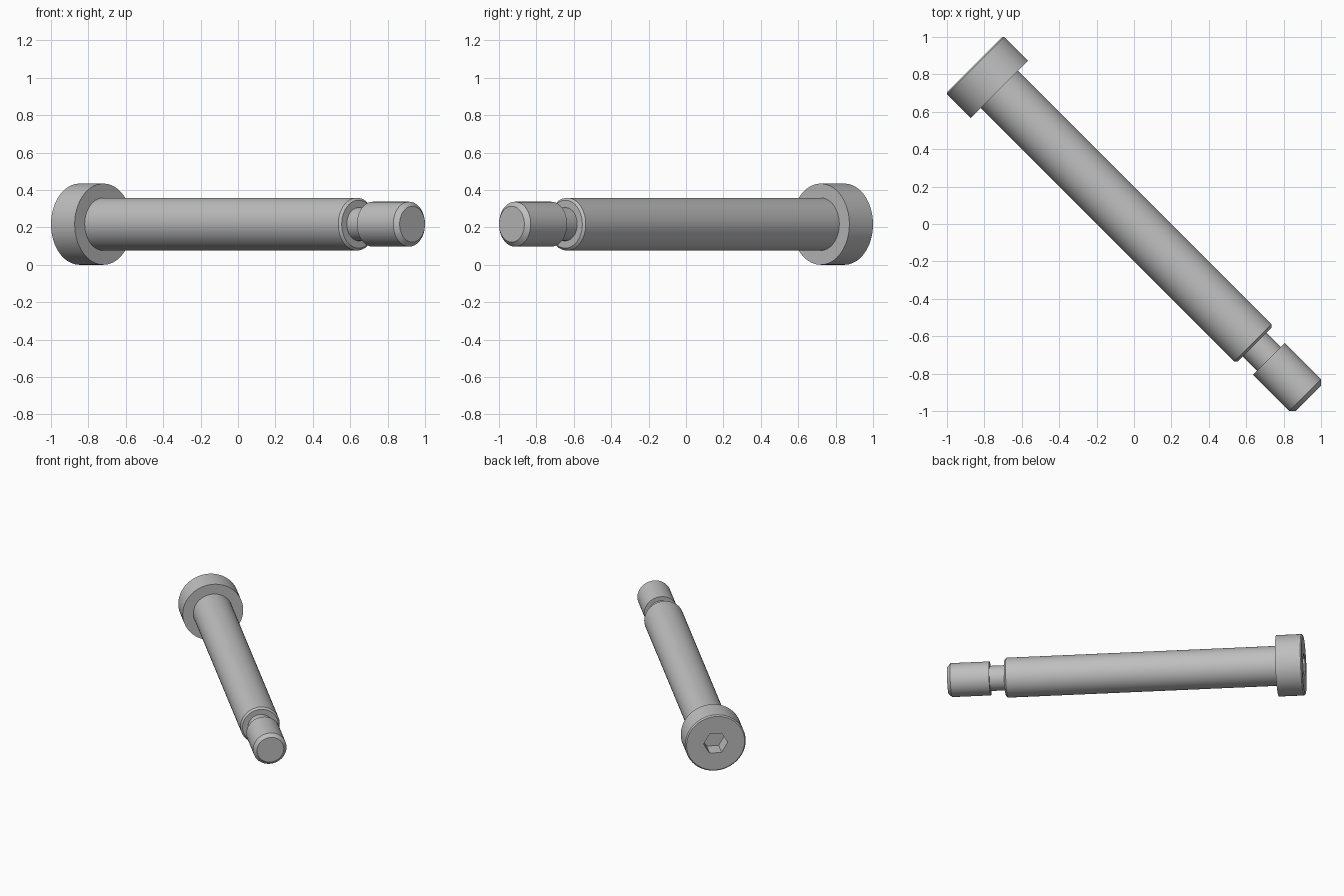
import bpy, bmesh, math
from mathutils import Matrix, Vector

cube = bpy.data.objects.get("Cube")
if cube:
    bpy.data.objects.remove(cube, do_unlink=True)

# Plain steel
steel = bpy.data.materials.new("steel_grey")
steel.use_nodes = True
colour = (0.52, 0.52, 0.52, 1)
steel.diffuse_color = colour
steel.node_tree.nodes["Principled BSDF"].inputs["Base Color"].default_value = colour

# Screw axis: local z runs from the head (back right) to the tip (front left)
HEAD_R = 0.217
across = Vector((1, 1, 0)).normalized()
axis = Vector((1, -1, 0)).normalized()
frame = Matrix((across, axis.cross(across), axis)).transposed().to_4x4()
frame.translation = (0, 0, HEAD_R)


def lathe(name, profile, sides=96):
    """Closed solid of revolution from (radius, position along axis) points."""
    bm = bmesh.new()
    rings = []
    for r, z in profile:
        angles = [math.tau * i / sides for i in range(sides)]
        rings.append([bm.verts.new((r * math.cos(a), r * math.sin(a), z)) for a in angles])
    for low, high in zip(rings, rings[1:]):
        for i in range(sides):
            j = (i + 1) % sides
            bm.faces.new((low[i], low[j], high[j], high[i]))
    bm.faces.new(rings[0][::-1])
    bm.faces.new(rings[-1])
    bm.transform(frame)
    mesh = bpy.data.meshes.new(name)
    bm.to_mesh(mesh)
    bm.free()
    mesh.materials.append(steel)
    obj = bpy.data.objects.new(name, mesh)
    bpy.context.collection.objects.link(obj)
    return obj


def smooth(obj):
    bpy.ops.object.select_all(action='DESELECT')
    obj.select_set(True)
    bpy.context.view_layer.objects.active = obj
    bpy.ops.object.shade_smooth_by_angle(angle=math.radians(30))


# Cap head with a hexagonal socket
head = lathe("head", [(HEAD_R - 0.009, -1.206), (HEAD_R, -1.197), (HEAD_R, -1.018)])
cutter = lathe("socket_cutter", [(0.086, -1.3), (0.086, -1.086)], sides=6)
cutter.hide_render = True
cut = head.modifiers.new("socket", 'BOOLEAN')
cut.operation = 'DIFFERENCE'
cut.solver = 'EXACT'
cut.object = cutter
bpy.context.view_layer.objects.active = head
bpy.ops.object.modifier_apply(modifier=cut.name)
bpy.data.objects.remove(cutter, do_unlink=True)

# Shank parts, each set slightly into its neighbour
shoulder = lathe("shoulder", [(0.141, -1.04), (0.141, 0.899), (0.128, 0.912)])
neck = lathe("neck", [(0.089, 0.88), (0.089, 1.04)])
end = lathe("threaded_end", [(0.12, 1.019), (0.12, 1.294), (0.096, 1.318)])

for part in (head, shoulder, neck, end):
    smooth(part)
